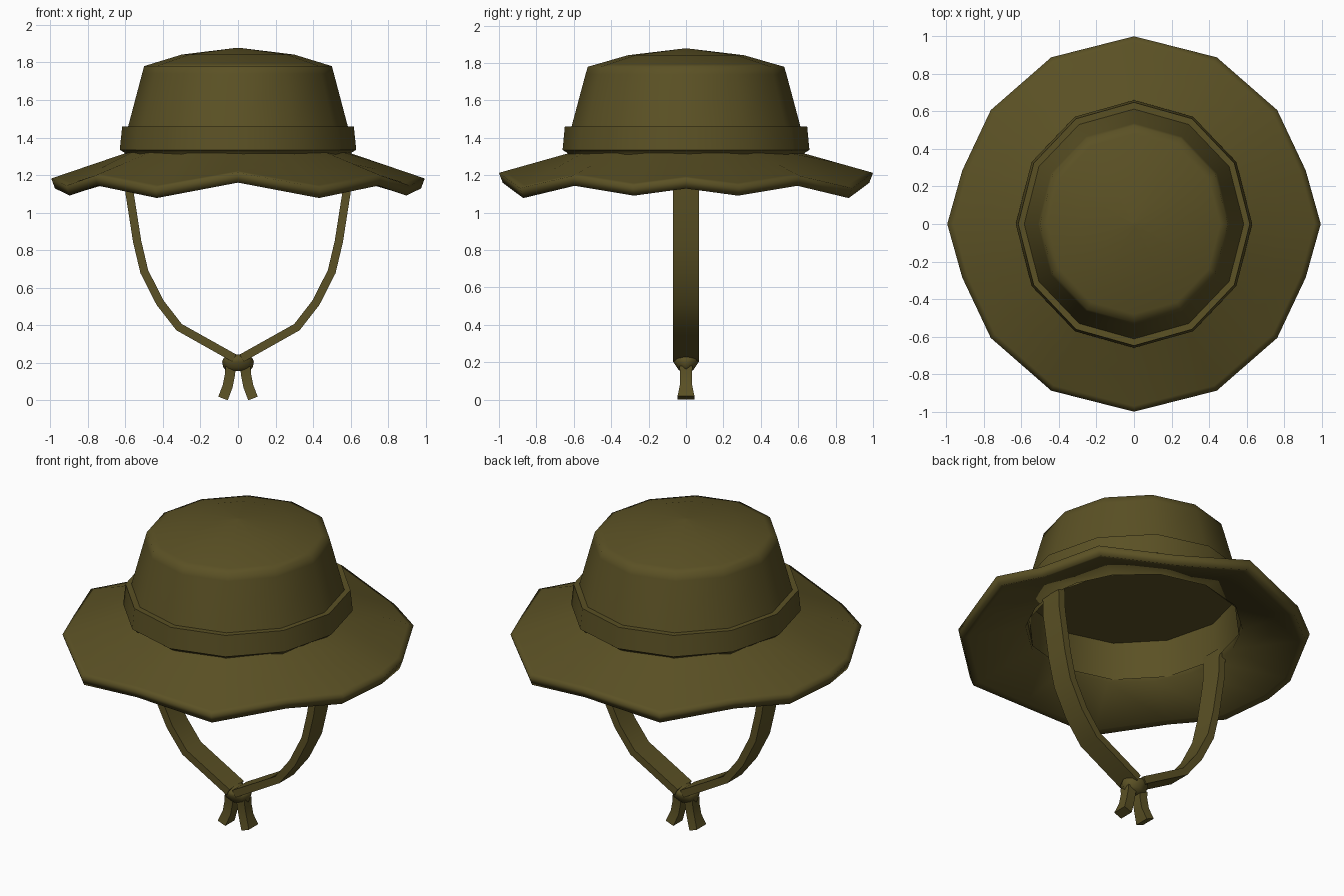
import bpy, bmesh, math
from mathutils import Vector

if "Cube" in bpy.data.objects:
    bpy.data.objects.remove(bpy.data.objects["Cube"])

olive = bpy.data.materials.new("olive_cloth")
olive.diffuse_color = (0.104, 0.082, 0.018, 1)
olive.use_nodes = True
olive.node_tree.nodes["Principled BSDF"].inputs["Base Color"].default_value = olive.diffuse_color


def skin(name, rings, loop=False, cap_start=False, cap_end=False, mirror=False, angle=45):
    """Join equal rings of points with quads; optionally close or cap the tube."""
    bm = bmesh.new()
    vs = [[bm.verts.new(p) for p in r] for r in rings]
    n = len(vs[0])
    pairs = list(zip(vs, vs[1:])) + ([(vs[-1], vs[0])] if loop else [])
    for a, b in pairs:
        for i in range(n):
            j = (i + 1) % n
            bm.faces.new((a[i], a[j], b[j], b[i]))
    if cap_start:
        bm.faces.new(vs[0][::-1])
    if cap_end:
        bm.faces.new(vs[-1])
    bmesh.ops.recalc_face_normals(bm, faces=bm.faces)
    me = bpy.data.meshes.new(name)
    bm.to_mesh(me)
    bm.free()
    me.materials.append(olive)
    ob = bpy.data.objects.new(name, me)
    bpy.context.collection.objects.link(ob)
    bpy.ops.object.select_all(action='DESELECT')
    bpy.context.view_layer.objects.active = ob
    ob.select_set(True)
    bpy.ops.object.shade_smooth_by_angle(angle=math.radians(angle))
    if mirror:
        ob.modifiers.new("mirror", 'MIRROR').use_mirror_merge = False
    return ob


def oval(rx, ry, z, n=12):
    return [(rx * math.cos(2 * math.pi * i / n), ry * math.sin(2 * math.pi * i / n), z)
            for i in range(n)]


def ribbon(name, path, half_y, half_t, mirror=True):
    """Flat strap following (x, z) points, with mitred corners."""
    pts = [Vector(p) for p in path]
    rings = []
    for i, p in enumerate(pts):
        d1 = (p - pts[max(i - 1, 0)]).normalized()
        d2 = (pts[min(i + 1, len(pts) - 1)] - p).normalized()
        d = (d1 + d2).normalized()
        q = Vector((-d.y, d.x)) * half_t
        w = half_y[min(i, len(half_y) - 1)]
        a, b = p + q, p - q
        rings.append([(a.x, -w, a.y), (a.x, w, a.y), (b.x, w, b.y), (b.x, -w, b.y)])
    return skin(name, rings, cap_start=True, cap_end=True, mirror=mirror)


# Crown: twelve-sided with a shallow domed top, closed underneath just above the hat band
skin("crown", [oval(0.585, 0.612, 1.46), oval(0.511, 0.537, 1.74), oval(0.5, 0.525, 1.78),
               oval(0.46, 0.48, 1.793), oval(0.30, 0.31, 1.842), oval(0.01, 0.01, 1.878)],
     cap_start=True, cap_end=True, angle=70)

# Hat band: outer face with a lip, and the inner face lining the opening
skin("hat_band", [oval(0.60, 0.63, 1.30), oval(0.605, 0.635, 1.32), oval(0.63, 0.66, 1.335),
                  oval(0.617, 0.648, 1.46), oval(0.57, 0.598, 1.458), oval(0.58, 0.608, 1.23)],
     loop=True)

# Wavy brim: one quarter of the rim outline (x, y, lower z), reflected around
quarter = [(0.995, 0.0, 1.132), (0.915, 0.285, 1.094), (0.763, 0.607, 1.147),
           (0.441, 0.888, 1.081), (0.0, 1.0, 1.163)]
half = quarter + [(-x, y, z) for x, y, z in quarter[-2::-1]]
rim = half + [(x, -y, z) for x, y, z in half[-2:0:-1]]


def brim_ring(t, z_in, dz, inset=1.0):
    """Ring part way from the head opening (t=0, height z_in) to the rim (t=1)."""
    out = []
    for x, y, z in rim:
        a = math.atan2(y / 0.64, x / 0.61)
        p = Vector((0.59 * math.cos(a), 0.62 * math.sin(a), z_in))
        out.append(p.lerp(Vector((x * inset, y * inset, z + dz)), t))
    return out


skin("brim", [brim_ring(0, 1.32, 0.05), brim_ring(0.5, 1.32, 0.05), brim_ring(0.92, 1.32, 0.05),
              brim_ring(1, 1.32, 0.05), brim_ring(1, 1.22, -0.003, 0.98),
              brim_ring(0.9, 1.22, -0.003, 0.98), brim_ring(0, 1.22, 0.0)], loop=True, angle=105)

# Chin straps
ribbon("chin_strap", [(0.583, 1.27), (0.577, 1.10), (0.537, 0.845), (0.499, 0.685),
                      (0.415, 0.52), (0.314, 0.39), (0.02, 0.225)], [0.069], 0.022)

# Knot
skin("knot", [oval(0.062, 0.036, 0.155, 8), oval(0.078, 0.05, 0.175, 8), oval(0.085, 0.07, 0.205, 8),
              oval(0.075, 0.07, 0.228, 8), oval(0.03, 0.04, 0.245, 8)],
     cap_start=True, cap_end=True, angle=60)

# Loose strap ends below the knot
ribbon("strap_end", [(0.04, 0.18), (0.042, 0.14), (0.055, 0.075), (0.08, 0.01)],
       [0.035, 0.032, 0.032, 0.045], 0.027)
